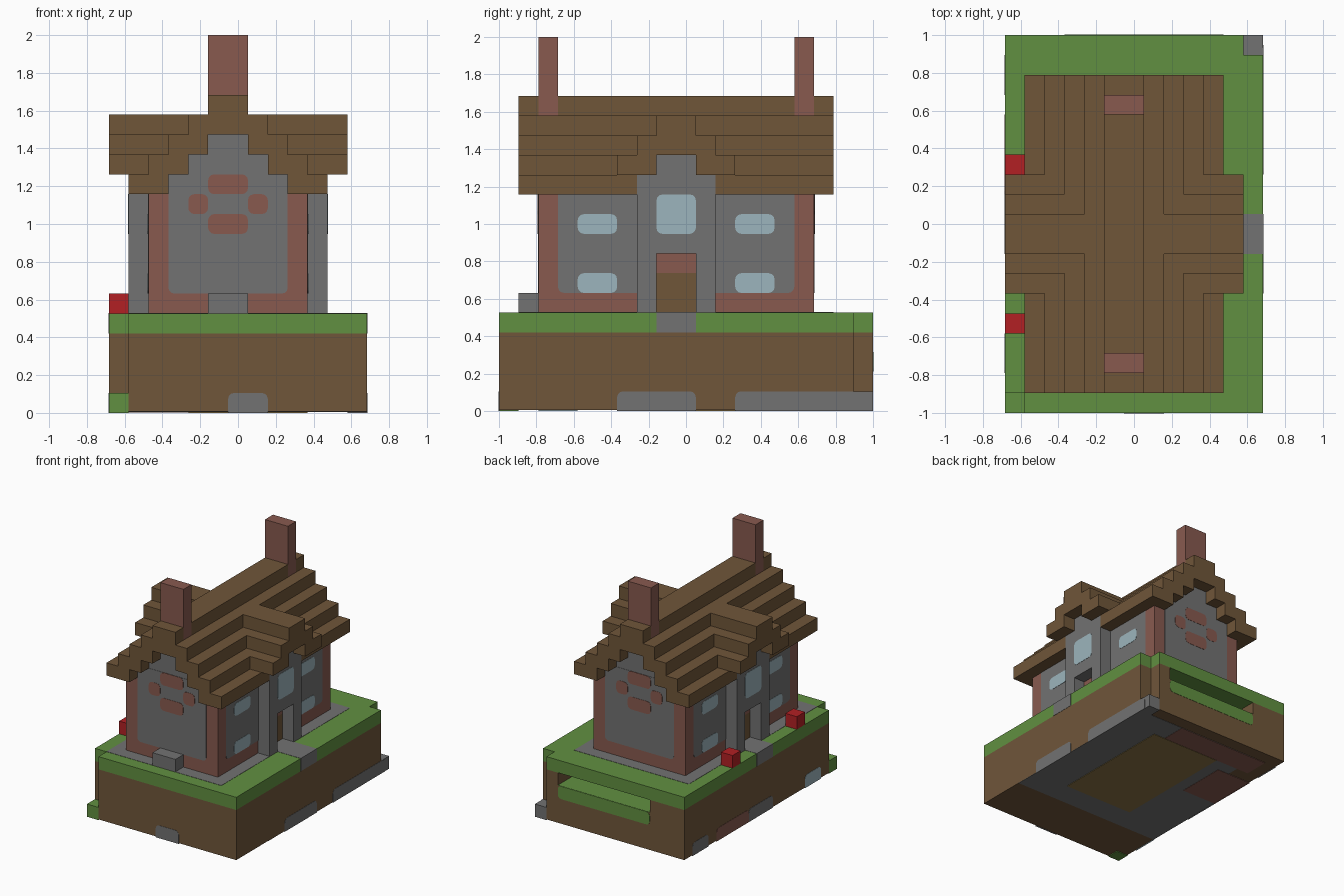
import bpy, bmesh
from mathutils import Vector

if "Cube" in bpy.data.objects:
    bpy.data.objects.remove(bpy.data.objects["Cube"], do_unlink=True)

U = 2 / 19                      # one block
ORIGIN = Vector((-6.5, -9.5, 0))
LIFT = 0.02                     # plate half thickness, in blocks


def material(name, rgb):
    lin = [((c / 255 + 0.055) / 1.055) ** 2.4 for c in rgb] + [1]
    m = bpy.data.materials.new(name)
    m.use_nodes = True
    m.diffuse_color = lin
    bsdf = m.node_tree.nodes["Principled BSDF"]
    bsdf.inputs["Base Color"].default_value = lin
    bsdf.inputs["Roughness"].default_value = 0.9
    return m


grass = material("grass green", (97, 144, 65))
dirt = material("earth brown", (112, 86, 58))
wood = material("roof wood", (112, 86, 57))
stone = material("stone grey", (114, 114, 114))
brick = material("brick red", (136, 90, 79))
glass = material("window blue", (156, 181, 189))
red = material("flower red", (178, 32, 36))
planks = material("floor planks", (138, 116, 68))


def finish(name, bm, mat):
    bmesh.ops.recalc_face_normals(bm, faces=bm.faces)
    for v in bm.verts:
        v.co = (v.co + ORIGIN) * U
    mesh = bpy.data.meshes.new(name)
    bm.to_mesh(mesh)
    bm.free()
    mesh.materials.append(mat)
    ob = bpy.data.objects.new(name, mesh)
    bpy.context.collection.objects.link(ob)
    return ob


def add_box(bm, x0, x1, y0, y1, z0, z1):
    verts = bmesh.ops.create_cube(bm, size=1)["verts"]
    for v in verts:
        v.co = Vector(((x0 + x1) / 2 + v.co.x * (x1 - x0),
                       (y0 + y1) / 2 + v.co.y * (y1 - y0),
                       (z0 + z1) / 2 + v.co.z * (z1 - z0)))


def blocks(name, mat, *boxes):
    bm = bmesh.new()
    for b in boxes:
        add_box(bm, *b)
    return finish(name, bm, mat)


def flip(b):
    """Mirror a box across the house's long axis."""
    return (12 - b[1], 12 - b[0]) + tuple(b[2:])


def both(*boxes):
    return list(boxes) + [flip(b) for b in boxes]


def plate(name, mat, box, level=1):
    """Thin painted plate with rounded corners; box is flat on one axis."""
    b = list(box)
    axis = next(a for a in range(3) if b[2 * a] == b[2 * a + 1])
    b[2 * axis] -= LIFT * level
    b[2 * axis + 1] += LIFT * level
    bm = bmesh.new()
    add_box(bm, *b)
    edges = [e for e in bm.edges
             if abs((e.verts[0].co - e.verts[1].co)[axis]) > 1e-4
             and min(v.co.z for v in e.verts) > 0.1]
    bmesh.ops.bevel(bm, geom=edges, offset=0.3, segments=3, profile=0.5, affect='EDGES')
    return finish(name, bm, mat)


def prism(name, mat, outline, z0, z1):
    bm = bmesh.new()
    face = bm.faces.new([bm.verts.new((x, y, z0)) for x, y in outline])
    top = bmesh.ops.extrude_face_region(bm, geom=[face])["geom"]
    for v in top:
        if isinstance(v, bmesh.types.BMVert):
            v.co.z = z1
    return finish(name, bm, mat)


# Ground: earth with a long slot at the back, grass on top, two cut corners
front_edge = [(0, 1), (1, 1), (1, 0), (13, 0), (13, 18), (12, 18), (12, 19)]
slot = [(11, 19), (11, 16), (3, 16), (3, 19)]
prism("earth_lower", dirt, front_edge + [(0, 19)], 0.06, 3)
prism("earth_upper", dirt, front_edge + slot + [(0, 19)], 3, 4)
prism("grass_top", grass, front_edge + [(0, 19)], 4, 5)
blocks("grass_corner", grass, (0, 1, 0, 1, 0, 1))
blocks("stone_corner", stone, (12, 13, 18, 19, 0, 1))
plate("slot_ledge_face", grass, (3, 11, 19, 19, 2, 3))
blocks("slot_ledge_top", grass, (3, 11, 16, 19, 3 - LIFT, 3 + LIFT))

# Stones and patches showing in the earth
plate("front_stone", stone, (6, 8, 0, 0, 0, 1))
plate("left_stone_a", stone, (13, 13, 6, 10, 0, 1))
plate("left_stone_b", stone, (13, 13, 12, 18.5, 0, 1))
plate("right_stone_a", stone, (0, 0, 16, 18, 0, 1))
plate("right_stone_b", stone, (0, 0, 8, 11, 0, 1))
plate("right_brick", brick, (0, 0, 11, 15, 0, 1))
plate("right_glass", glass, (0, 0, 2, 4, 0, 1))

# Underside patches
blocks("bottom_stone", stone, (2, 13, 4, 18, 0.04, 0.08), (0, 2, 4, 15, 0.04, 0.08))
blocks("bottom_brick", brick, (1, 9, 16, 18, 0.02, 0.06), (0, 3, 11, 15, 0.02, 0.06))
blocks("bottom_planks", planks, (4, 10, 6, 16, 0, 0.04))

# Paving round the house and paths to the edges
blocks("paving", stone, (1, 11, 1, 17, 5 - LIFT, 5 + LIFT))
blocks("path_left", stone, (11, 13 + LIFT, 8, 10, 4, 5 + LIFT))
blocks("path_right", stone, (-LIFT, 1, 8, 10, 4, 5 + LIFT))
blocks("bench", stone, (5, 7, 1, 2, 5, 6))
blocks("flowers", red, (0, 1, 4, 5, 5, 6), (0, 1, 12, 13, 5, 6))

# House walls
blocks("brick_walls", brick, (2, 10, 2, 16, 5, 11))
blocks("gable_walls", stone, *[(3 + k, 9 - k, 2, 16, 11 + k, 12 + k) for k in range(3)])
blocks("porch_walls", stone, (1, 11, 7, 11, 8, 12), (1, 11, 8, 10, 12, 13),
       *both((10, 11, 7, 8, 5, 8), (10, 11, 10, 11, 5, 8)))

# Gable ends: stone panel with a brick ring
for end, y in (("front", 2), ("back", 16)):
    plate(end + "_panel", stone, (3, 9, y, y, 6, 12))
    ring = [(5, 7, 11), (4, 5, 10), (7, 8, 10), (5, 7, 9)]
    for n, (x0, x1, z) in enumerate(ring):
        plate(f"{end}_ring_{n}", brick, (x0, x1, y, y, z, z + 1), 2)

# Long sides: stone panel, windows and recessed door
for side, turn in (("left", lambda b: b), ("right", flip)):
    plate(side + "_panel", stone, turn((10, 10, 3, 15, 6, 11.6)))
    for y in (4, 12):
        for z in (6, 9):
            plate(f"{side}_window_{y}_{z}", glass, turn((10, 10, y, y + 2, z, z + 1)), 2)
    plate(side + "_porch_window", glass, turn((11, 11, 8, 10, 9, 11)))
    d = 2 * LIFT
    blocks(side + "_door", wood, turn((10 - d, 10 + d, 8, 10, 5, 7)))
    blocks(side + "_door_lintel", brick, turn((10 - d, 10 + d, 8, 10, 7, 8)))

# Main roof: stepped courses, lowest one open at the porches
courses = both((1, 3, 1, 7, 11, 12), (1, 3, 11, 17, 11, 12))
for k in range(1, 4):
    courses += both((1 + k, 3 + k, 1, 17, 11 + k, 12 + k))
blocks("main_roof", wood, *courses)
blocks("roof_ridge", wood, *[(5, 7, a, b, 15, 16) for a, b in ((1, 2), (3, 15), (16, 17))])

# Cross roof over the porches
blocks("cross_roof", wood, (0, 12, 6, 8, 12, 13), (0, 12, 10, 12, 12, 13),
       (0, 12, 7, 11, 13, 14), (0, 12, 8, 10, 14, 15))

# Chimneys
blocks("front_chimney", brick, (5, 7, 2, 3, 15, 19))
blocks("back_chimney", brick, (5, 7, 15, 16, 15, 19))
